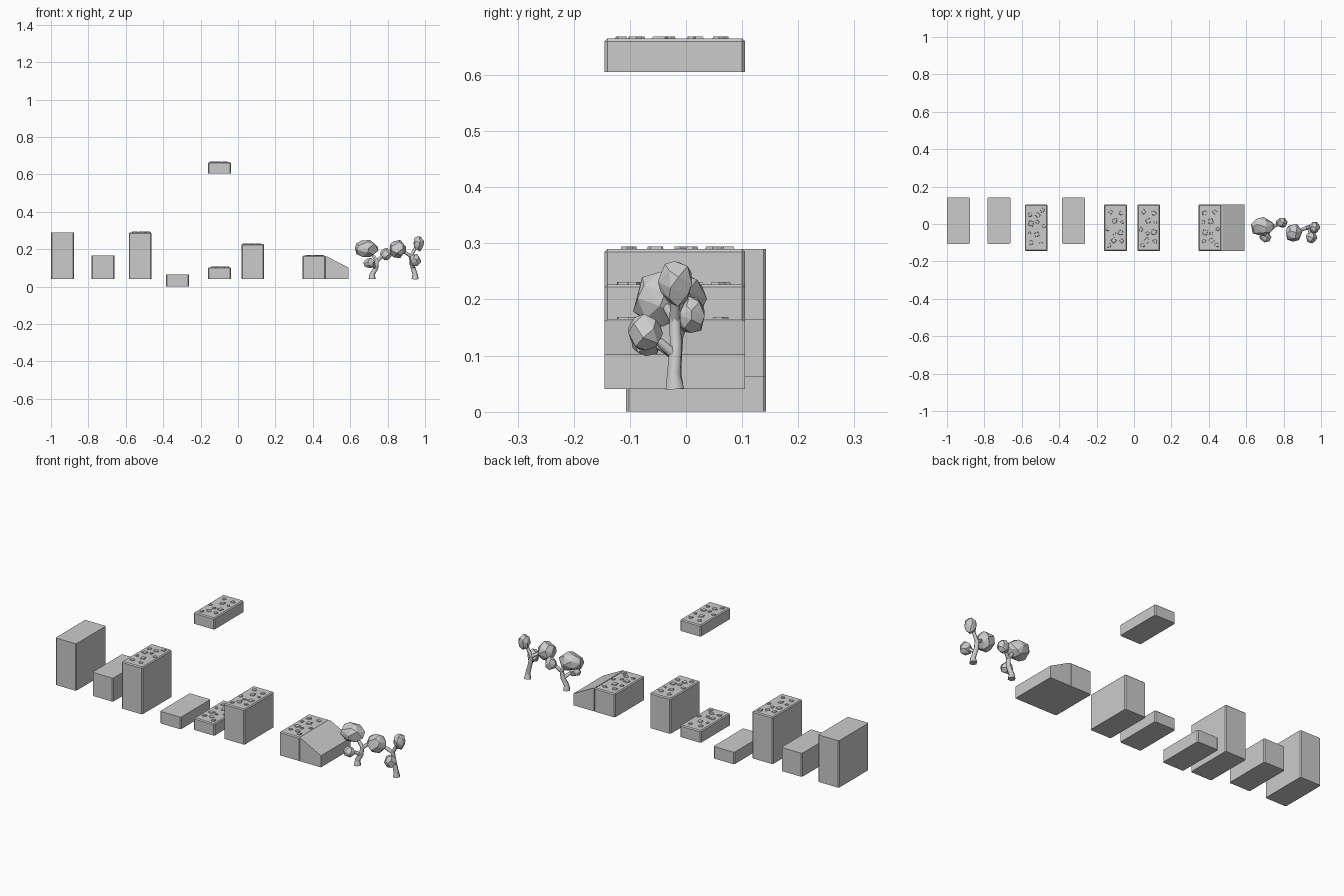
import bpy, bmesh, math, random
from mathutils import Vector

if "Cube" in bpy.data.objects:
    bpy.data.objects.remove(bpy.data.objects["Cube"])

random.seed(4)


def finish(bm, name):
    bmesh.ops.recalc_face_normals(bm, faces=bm.faces)
    me = bpy.data.meshes.new(name)
    bm.to_mesh(me)
    bm.free()
    ob = bpy.data.objects.new(name, me)
    bpy.context.collection.objects.link(ob)
    return ob


def prism(bm, bottom, top):
    a = [bm.verts.new(p) for p in bottom]
    b = [bm.verts.new(p) for p in top]
    n = len(a)
    bm.faces.new(a)
    bm.faces.new(b)
    for i in range(n):
        bm.faces.new((a[i], a[(i + 1) % n], b[(i + 1) % n], b[i]))


def block(name, x, y, z0, z1, top_bevel):
    # box with chamfered corners, and a chamfered top rim where wanted
    bm = bmesh.new()
    bmesh.ops.create_cube(bm, size=1)
    for v in bm.verts:
        v.co = (x + v.co.x * 0.122, y + v.co.y * 0.25, z0 + (v.co.z + 0.5) * (z1 - z0))
    edges = [e for e in bm.edges
             if abs(e.verts[0].co.z - e.verts[1].co.z) > 1e-4
             or (top_bevel and all(v.co.z > z1 - 1e-4 for v in e.verts))]
    bmesh.ops.bevel(bm, geom=edges, offset=0.005, segments=1, affect='EDGES')
    return finish(bm, name)


# stone layout: x, y offset, radius
STONES = [(-0.026, 0.085, 0.014), (0.028, 0.078, 0.014), (-0.004, 0.035, 0.018),
          (-0.042, -0.008, 0.012), (0.027, -0.024, 0.019), (-0.006, -0.03, 0.011),
          (-0.008, -0.068, 0.017), (0.033, -0.072, 0.013), (-0.034, -0.094, 0.014),
          (0.036, 0.03, 0.010)]


def stones(name, x, y, z, sx, sy):
    bm = bmesh.new()
    for i, (dx, dy, r) in enumerate(STONES):
        n = 4 + i % 2
        ring = []
        for k in range(n):
            a = math.tau * k / n + i * 1.3
            q = r * random.uniform(0.8, 1.15)
            ring.append(Vector((math.cos(a) * q, math.sin(a) * q, 0)))
        c = Vector((x + sx * dx, y + sy * dy, z))
        prism(bm, [c + p - Vector((0, 0, 0.002)) for p in ring],
              [c + p * 0.85 + Vector((0, 0, 0.004)) for p in ring])
    return finish(bm, name)


# plain blocks
for name, x, z0, z1 in [("plain_block_tall", -0.939, 0.04, 0.29),
                        ("plain_block_medium", -0.722, 0.04, 0.165),
                        ("plain_block_low", -0.323, 0.0, 0.064)]:
    block(name, x, 0.018, z0, z1, False)

# stone topped blocks
for name, x, z0, z1, sx, sy in [("stone_block_tall", -0.523, 0.04, 0.29, -1, -1),
                                ("stone_block_low", -0.099, 0.04, 0.103, -1, 1),
                                ("stone_block_floating", -0.099, 0.605, 0.665, 1, 1),
                                ("stone_block_large", 0.079, 0.04, 0.227, 1, 1),
                                ("stone_block_medium", 0.406, 0.04, 0.165, -1, 1)]:
    block(name, x, -0.02, z0, z1, True)
    stones(name + "_stones", x, -0.02, z1, sx, sy)

# ramp
bm = bmesh.new()
side = [(0.467, 0.04), (0.59, 0.04), (0.59, 0.102), (0.475, 0.161), (0.467, 0.163)]
prism(bm, [(x, -0.145, z) for x, z in side], [(x, 0.105, z) for x, z in side])
finish(bm, "ramp")


def limb(name, pts, r0, r1):
    # tapered six-sided branch
    cu = bpy.data.curves.new(name, 'CURVE')
    cu.dimensions = '3D'
    cu.bevel_depth = 1.0
    cu.bevel_resolution = 1
    cu.use_fill_caps = True
    sp = cu.splines.new('POLY')
    sp.points.add(len(pts) - 1)
    for i, p in enumerate(pts):
        sp.points[i].co = (*p, 1)
        sp.points[i].radius = r0 + (r1 - r0) * i / (len(pts) - 1)
    ob = bpy.data.objects.new(name, cu)
    bpy.context.collection.objects.link(ob)


def foliage(name, c, r):
    # faceted crown: hull of scattered points on an ellipsoid
    bm = bmesh.new()
    n = 22
    for i in range(n):
        h = 1 - 2 * (i + 0.5) / n
        a = i * 2.39996 + random.uniform(-0.3, 0.3)
        s = math.sqrt(1 - h * h)
        q = random.uniform(0.97, 1.09)
        bm.verts.new((c[0] + r[0] * q * s * math.cos(a),
                      c[1] + r[1] * q * s * math.sin(a), c[2] + r[2] * q * h))
    bmesh.ops.convex_hull(bm, input=bm.verts)
    finish(bm, name)


# trees: trunk path, then crowns as (start point, centre, radii)
TREES = [
    ([(0.717, -0.02, 0.04), (0.717, -0.02, 0.065), (0.738, -0.018, 0.1), (0.742, -0.014, 0.14)],
     [((0.742, -0.014, 0.138), (0.687, -0.015, 0.203), (0.063, 0.052, 0.048)),
      ((0.742, -0.014, 0.135), (0.79, 0.008, 0.172), (0.03, 0.028, 0.033)),
      ((0.735, -0.018, 0.1), (0.703, -0.07, 0.125), (0.031, 0.029, 0.027))]),
    ([(0.947, -0.02, 0.04), (0.947, -0.022, 0.065), (0.93, -0.018, 0.12), (0.925, -0.02, 0.165)],
     [((0.925, -0.02, 0.162), (0.965, -0.018, 0.23), (0.029, 0.031, 0.041)),
      ((0.925, -0.02, 0.162), (0.853, -0.047, 0.2), (0.044, 0.048, 0.048)),
      ((0.935, -0.02, 0.1), (0.948, -0.073, 0.14), (0.031, 0.03, 0.033))]),
]
for t, (trunk, crowns) in enumerate(TREES, 1):
    limb(f"tree_{t}_trunk", trunk, 0.015, 0.011)
    limb(f"tree_{t}_root", [trunk[0], trunk[1]], 0.019, 0.014)
    for k, (start, c, r) in enumerate(crowns, 1):
        mid = [start[i] * 0.5 + c[i] * 0.5 for i in range(3)]
        mid[2] += 0.004
        limb(f"tree_{t}_branch_{k}", [start, mid, c], 0.010, 0.007)
        foliage(f"tree_{t}_foliage_{k}", c, r)
